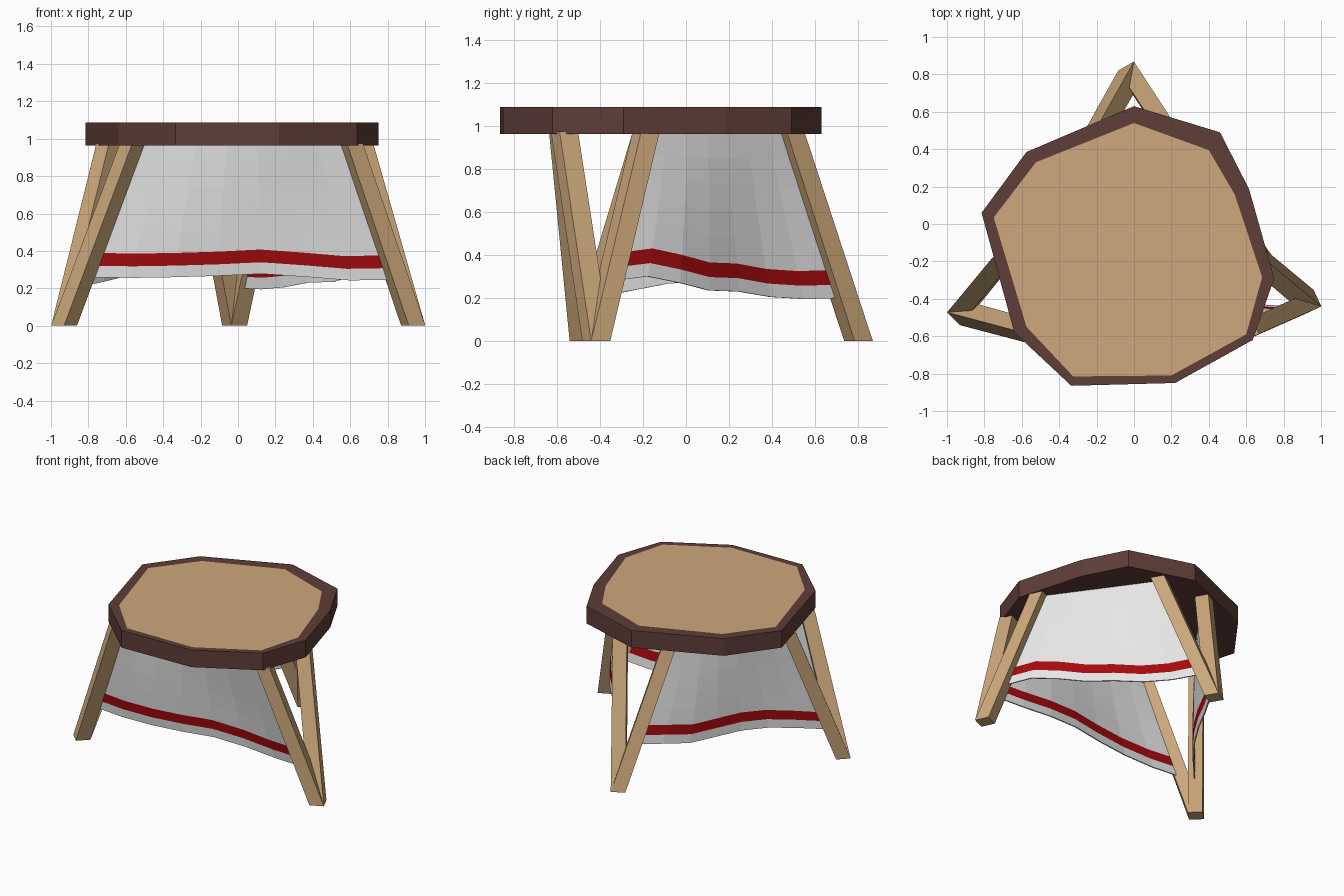
import bpy, bmesh, math
from mathutils import Vector

if "Cube" in bpy.data.objects:
    bpy.data.objects.remove(bpy.data.objects["Cube"])


def material(name, rgb):
    m = bpy.data.materials.new(name)
    m.diffuse_color = (*rgb, 1)
    m.use_nodes = True
    m.node_tree.nodes["Principled BSDF"].inputs["Base Color"].default_value = m.diffuse_color
    return m


WOOD = material("tan wood", (0.61, 0.395, 0.2))
RIM = material("dark brown wood", (0.114, 0.047, 0.04))
CLOTH = material("white cloth", (0.79, 0.79, 0.79))
RED = material("red stripe", (0.376, 0.003, 0.004))


def finish(name, bm, mats):
    me = bpy.data.meshes.new(name)
    bmesh.ops.recalc_face_normals(bm, faces=bm.faces)
    bm.to_mesh(me)
    bm.free()
    for m in mats:
        me.materials.append(m)
    ob = bpy.data.objects.new(name, me)
    bpy.context.collection.objects.link(ob)
    return ob


# Seat: irregular ten-sided slab with a flush tan top inside a dark rim
OUTER = [(0, 0.63), (0.46, 0.49), (0.615, 0.187), (0.75, -0.29), (0.635, -0.62),
         (0.22, -0.85), (-0.335, -0.865), (-0.64, -0.58), (-0.815, 0.06), (-0.575, 0.385)]
INNER = [(0, 0.54), (0.40, 0.395), (0.54, 0.155), (0.685, -0.285), (0.60, -0.59),
         (0.20, -0.81), (-0.325, -0.815), (-0.575, -0.55), (-0.75, 0.035), (-0.525, 0.33)]
Z0, Z1 = 0.963, 1.088
bm = bmesh.new()
low = [bm.verts.new((x, y, Z0)) for x, y in OUTER]
top = [bm.verts.new((x, y, Z1)) for x, y in OUTER]
inn = [bm.verts.new((x, y, Z1)) for x, y in INNER]
bm.faces.new(low[::-1])
bm.faces.new(inn).material_index = 1
for i in range(10):
    j = (i + 1) % 10
    bm.faces.new((low[i], low[j], top[j], top[i]))
    bm.faces.new((top[i], top[j], inn[j], inn[i]))
finish("seat", bm, [RIM, WOOD])


# Legs: two beams rise and spread from one shared square foot (centre, turn)
TOP = 0.975
FEET = {"left": ((-0.93, -0.472), 45), "right": ((0.937, -0.417), 25),
        "back": ((-0.018, 0.802), 30)}
BEAMS = {("left", "front"): (-0.565, -0.57), ("left", "back"): (-0.69, -0.18),
         ("right", "front"): (0.605, -0.565), ("right", "back"): (0.66, -0.185),
         ("back", "left"): (-0.2, 0.48), ("back", "right"): (0.19, 0.485)}
LINES = {}
for (foot, side), end in BEAMS.items():
    (fx, fy), turn = FEET[foot]
    base, e = Vector((fx, fy)), Vector(end)
    LINES[foot, side] = (base, e)
    bm = bmesh.new()
    rings = []
    for c, z, r in ((base, 0, 0.069), (e, TOP, 0.067)):
        angles = [math.radians(turn + 45 + 90 * k) for k in range(4)]
        rings.append([bm.verts.new((c.x + r * math.cos(a), c.y + r * math.sin(a), z))
                      for a in angles])
    bm.faces.new(rings[0])
    bm.faces.new(rings[1])
    for i in range(4):
        j = (i + 1) % 4
        bm.faces.new((rings[0][i], rings[0][j], rings[1][j], rings[1][i]))
    finish(f"{foot}_leg_{side}_beam", bm, [WOOD])


# Cloth panels: hung between beams of neighbouring feet, wavy hem, red stripe
def on_beam(key, z):
    b, e = LINES[key]
    p = b.lerp(e, z / TOP)
    return p - p.normalized() * 0.02


def panel(name, a, b, hem):
    bm = bmesh.new()
    n, rows = len(hem) - 1, 5
    grid = []
    for i, h in enumerate(hem):
        s = i / n
        zs = [TOP + (h + 0.13 - TOP) * k / rows for k in range(rows + 1)] + [h + 0.062, h]
        col = []
        for z in zs:
            p, q = on_beam(a, z), on_beam(b, z)
            d = (q - p).normalized()
            out = Vector((d.y, -d.x))
            wave = 0.03 * math.sin(2 * math.pi * s) * math.sin(math.pi * min(1, (TOP - z) * 1.1) * 0.7)
            col.append(bm.verts.new((*(p.lerp(q, s) + out * wave), z)))
        grid.append(col)
    for i in range(n):
        for k in range(rows + 2):
            f = bm.faces.new((grid[i][k], grid[i][k + 1], grid[i + 1][k + 1], grid[i + 1][k]))
            f.material_index = 1 if k == rows else 0
    ob = finish(name, bm, [CLOTH, RED])
    mod = ob.modifiers.new("thickness", "SOLIDIFY")
    mod.thickness = 0.008
    mod.offset = 0


panel("front_cloth", ("left", "front"), ("right", "front"),
      [0.26, 0.256, 0.26, 0.267, 0.278, 0.262, 0.243, 0.247])
panel("right_cloth", ("right", "back"), ("back", "right"),
      [0.28, 0.30, 0.27, 0.235, 0.23, 0.205, 0.195, 0.2])
panel("left_cloth", ("back", "left"), ("left", "back"),
      [0.30, 0.285, 0.265, 0.275, 0.28, 0.265, 0.235, 0.205])
